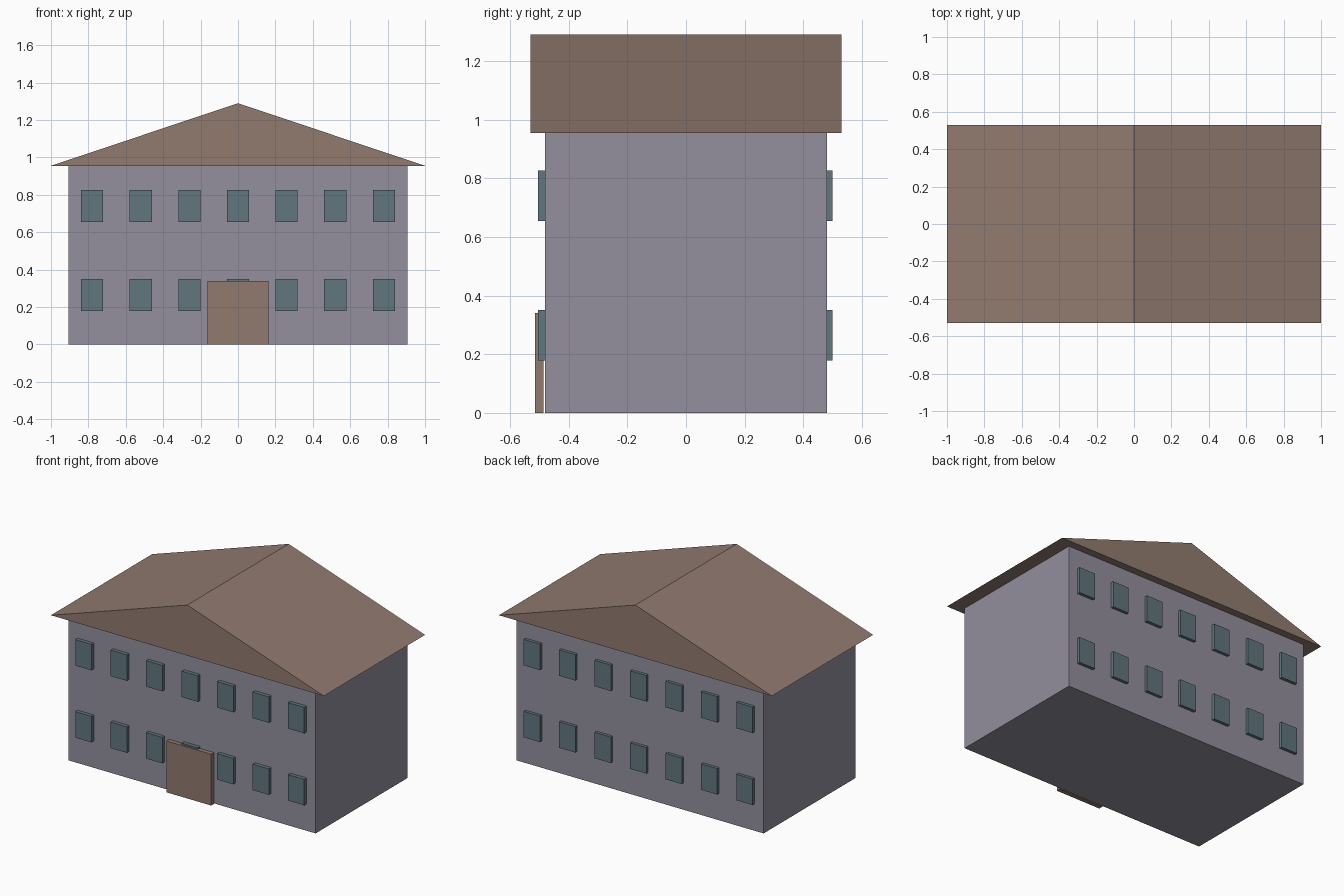
import bpy
import bmesh

cube = bpy.data.objects.get("Cube")
if cube:
    bpy.data.objects.remove(cube, do_unlink=True)


def material(name, rgb):
    """Make a flat material from an sRGB colour."""
    linear = [((c / 255 + 0.055) / 1.055) ** 2.4 for c in rgb] + [1.0]
    mat = bpy.data.materials.new(name)
    mat.use_nodes = True
    mat.diffuse_color = linear
    bsdf = mat.node_tree.nodes["Principled BSDF"]
    bsdf.inputs["Base Color"].default_value = linear
    bsdf.inputs["Roughness"].default_value = 0.9
    return mat


wall_mat = material("grey lavender wall", (147, 143, 158))
brown_mat = material("warm brown", (145, 123, 112))
window_mat = material("blue grey window", (97, 118, 127))


def prism(name, profile, y0, y1, mat):
    """Extrude an x-z outline along y."""
    bm = bmesh.new()
    face = bm.faces.new([bm.verts.new((x, y0, z)) for x, z in profile])
    moved = bmesh.ops.extrude_face_region(bm, geom=[face])["geom"]
    verts = [v for v in moved if isinstance(v, bmesh.types.BMVert)]
    bmesh.ops.translate(bm, verts=verts, vec=(0, y1 - y0, 0))
    bmesh.ops.recalc_face_normals(bm, faces=bm.faces)
    mesh = bpy.data.meshes.new(name)
    bm.to_mesh(mesh)
    bm.free()
    mesh.materials.append(mat)
    obj = bpy.data.objects.new(name, mesh)
    bpy.context.collection.objects.link(obj)
    return obj


def box(name, x, half_width, z0, z1, y0, y1, mat):
    left, right = x - half_width, x + half_width
    outline = [(left, z0), (right, z0), (right, z1), (left, z1)]
    return prism(name, outline, y0, y1, mat)


# Main block and overhanging gable roof
eave = 0.955
box("walls", 0, 0.905, 0, eave, -0.48, 0.48, wall_mat)
prism("roof", [(-1, eave), (1, eave), (0, 1.29)], -0.53, 0.53, brown_mat)

# Door panel just in front of the wall
box("front_door", 0, 0.164, 0, 0.34, -0.515, -0.486, brown_mat)

# Two rows of seven windows on front and back
for side, y0, y1 in (("front", -0.505, -0.478), ("back", 0.478, 0.50)):
    for floor, sill in (("lower", 0.178), ("upper", 0.655)):
        for i in range(7):
            box(f"{side}_{floor}_window_{i + 1}", (i - 3) * 0.26, 0.059,
                sill, sill + 0.172, y0, y1, window_mat)
